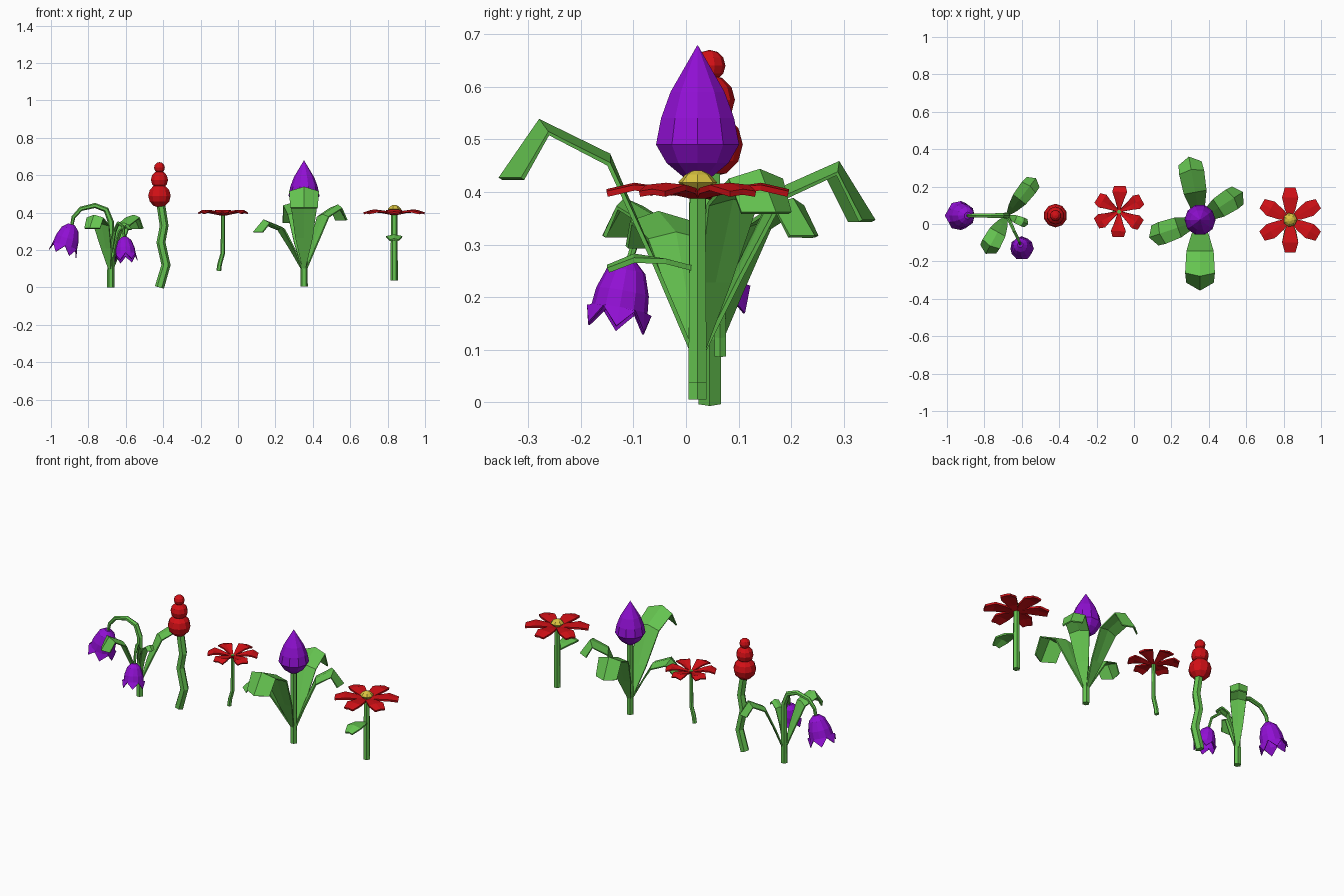
import bpy, bmesh, math
from mathutils import Vector, Matrix

if "Cube" in bpy.data.objects:
    bpy.data.objects.remove(bpy.data.objects["Cube"])

def material(name, rgb):
    m = bpy.data.materials.new(name)
    m.diffuse_color = (*rgb, 1)
    m.use_nodes = True
    m.node_tree.nodes["Principled BSDF"].inputs["Base Color"].default_value = m.diffuse_color
    return m

GREEN = material("green", (0.13, 0.55, 0.08))
RED = material("red", (0.65, 0.005, 0.008))
PURPLE = material("purple", (0.28, 0.005, 0.65))
YELLOW = material("yellow", (0.7, 0.55, 0.05))

def finish(name, bm, mat):
    bmesh.ops.recalc_face_normals(bm, faces=bm.faces)
    me = bpy.data.meshes.new(name)
    bm.to_mesh(me)
    bm.free()
    me.materials.append(mat)
    ob = bpy.data.objects.new(name, me)
    bpy.context.collection.objects.link(ob)
    return ob

def loft(bm, rings, closed=True, caps=(True, True)):
    vs = [[bm.verts.new(p) for p in r] for r in rings]
    n = len(rings[0])
    for a, b in zip(vs, vs[1:]):
        for i in range(n if closed else n - 1):
            j = (i + 1) % n
            bm.faces.new((a[i], a[j], b[j], b[i]))
    for ring, cap in ((vs[0], caps[0]), (vs[-1], caps[1])):
        if cap and closed:
            bm.faces.new(ring)

def stem(name, pts, r0, r1, sides=6):
    pts = [Vector(p) for p in pts]
    rings = []
    for i, p in enumerate(pts):
        t = (pts[min(i + 1, len(pts) - 1)] - pts[max(i - 1, 0)]).normalized()
        q = Vector((0, 0, 1)).rotation_difference(t)
        r = r0 + (r1 - r0) * i / (len(pts) - 1)
        rings.append([p + q @ Vector((r * math.cos(a), r * math.sin(a), 0))
                      for a in (math.tau * k / sides for k in range(sides))])
    bm = bmesh.new()
    loft(bm, rings)
    finish(name, bm, GREEN)

def strip(name, pos, angle, sections, mat, thick, spin=None):
    """Folded ribbon: sections are (radius, z, half width, fold r, fold z)."""
    bm = bmesh.new()
    for k in range(spin or 1):
        rot = Matrix.Rotation(math.radians(angle) + math.tau * k / (spin or 1), 3, 'Z')
        loft(bm, [[Vector(pos) + rot @ Vector(p) for p in
                   ((r + fr, w, z + fz), (r, 0, z), (r + fr, -w, z + fz))]
                  for r, z, w, fr, fz in sections], closed=False)
    ob = finish(name, bm, mat)
    mod = ob.modifiers.new("thickness", 'SOLIDIFY')
    mod.thickness = thick
    mod.offset = 0

def leaf(name, pos, angle, r, z0, zp, zt, w):
    h = zp - z0
    strip(name, pos, angle, [
        (0.012, z0, 0.008, 0, 0),
        (0.22 * r, z0 + 0.38 * h, 0.55 * w, 0, 0),
        (0.45 * r, z0 + 0.85 * h, 0.85 * w, 0, -0.2 * w),
        (0.80 * r, zp, 0.92 * w, -0.2 * w, -0.28 * w),
        (r, zt, 0.85 * w, -0.5 * w, 0)], GREEN, 0.008)

def revolve(name, profile, mat, sides, matrix, zigzag=0, caps=(True, True)):
    rings = []
    for i, (r, z) in enumerate(profile):
        last = i == len(profile) - 1
        rings.append([matrix @ Vector((r * math.cos(a), r * math.sin(a),
                                       z + (zigzag * (k % 2) if last else 0)))
                      for k, a in ((k, math.tau * k / sides) for k in range(sides))])
    bm = bmesh.new()
    loft(bm, rings, caps=caps)
    return finish(name, bm, mat)

def bell(name, top, end, scale):
    d = (Vector(end) - Vector(top)).normalized()
    m = Matrix.Translation(top) @ Vector((0, 0, -1)).rotation_difference(d).to_matrix().to_4x4()
    prof = [(0.018, 0), (0.045, -0.025), (0.062, -0.075), (0.066, -0.115), (0.076, -0.16)]
    ob = revolve(name, [(r * scale, z * scale) for r, z in prof], PURPLE, 12, m,
                 zigzag=0.042 * scale, caps=(True, False))
    ob.modifiers.new("thickness", 'SOLIDIFY').thickness = 0.004

# Drooping bell flower
c = (-0.68, 0.045, 0)
stem("bell_main_stem", [(-0.68, 0.045, 0), (-0.68, 0.045, 0.16), (-0.68, 0.045, 0.35),
                        (-0.705, 0.045, 0.415), (-0.765, 0.045, 0.438),
                        (-0.84, 0.045, 0.42), (-0.88, 0.045, 0.375), (-0.89, 0.045, 0.325)], 0.02, 0.009)
stem("bell_side_stem", [(-0.678, 0.04, 0.2), (-0.66, 0.005, 0.30), (-0.64, -0.04, 0.345),
                        (-0.615, -0.09, 0.325), (-0.607, -0.11, 0.26)], 0.011, 0.007)
bell("large_bell", (-0.89, 0.045, 0.337), (-0.935, 0.045, 0.19), 1.02)
bell("small_bell", (-0.608, -0.11, 0.27), (-0.598, -0.133, 0.14), 0.82)
leaf("bell_leaf_back", c, 52, 0.25, 0.1, 0.385, 0.315, 0.05)
leaf("bell_leaf_front", c, 241, 0.23, 0.1, 0.385, 0.315, 0.055)
leaf("bell_leaf_small", c, -22, 0.12, 0.15, 0.335, 0.31, 0.025)

# Stacked red ball flower
stem("ball_stem", [(-0.42, 0.045, 0), (-0.385, 0.045, 0.12), (-0.412, 0.045, 0.24),
                   (-0.395, 0.045, 0.33), (-0.415, 0.045, 0.46)], 0.025, 0.023)
for i, (z, r) in enumerate(((0.49, 0.063), (0.575, 0.048), (0.64, 0.03))):
    bm = bmesh.new()
    bmesh.ops.create_uvsphere(bm, u_segments=10, v_segments=6, radius=r,
                              matrix=Matrix.Translation((-0.42, 0.045, z)))
    finish(f"red_ball_{i + 1}", bm, RED)

# Small six-petal flower on a bent stem
stem("small_flower_stem", [(-0.103, 0.065, 0.088), (-0.098, 0.065, 0.125), (-0.082, 0.065, 0.18),
                           (-0.08, 0.065, 0.29), (-0.08, 0.065, 0.395)], 0.013, 0.011)
strip("small_flower_petals", (-0.08, 0.067, 0), 28, [
    (0.008, 0.387, 0.006, 0, 0), (0.07, 0.398, 0.026, 0, 0.008),
    (0.105, 0.41, 0.04, 0, 0), (0.135, 0.402, 0.03, 0, -0.006)], RED, 0.008, spin=6)

# Tulip with four big leaves
c = (0.353, 0.022, 0)
stem("tulip_stem", [(0.353, 0.022, 0.005), (0.353, 0.022, 0.44)], 0.02, 0.018)
revolve("tulip_bud", [(0.028, 0.428), (0.062, 0.455), (0.083, 0.49), (0.073, 0.54),
                      (0.054, 0.59), (0.001, 0.678)], PURPLE, 10, Matrix.Translation(c))
leaf("tulip_leaf_front", c, 270, 0.375, 0.1, 0.535, 0.425, 0.085)
leaf("tulip_leaf_back", c, 100, 0.34, 0.1, 0.455, 0.345, 0.072)
leaf("tulip_leaf_right", c, 33, 0.27, 0.1, 0.44, 0.36, 0.065)
leaf("tulip_leaf_left", c, 199, 0.285, 0.1, 0.36, 0.295, 0.065)

# Large six-petal flower with yellow centre
c = (0.835, 0.022, 0)
stem("daisy_stem", [(0.835, 0.022, 0.037), (0.835, 0.022, 0.40)], 0.02, 0.017)
strip("daisy_petals", c, 30, [
    (0.01, 0.392, 0.008, 0, 0), (0.055, 0.402, 0.028, 0, 0),
    (0.12, 0.412, 0.043, 0, -0.004), (0.172, 0.4, 0.028, 0, -0.004)], RED, 0.011, spin=6)
revolve("daisy_centre", [(0.02, 0.4), (0.038, 0.418), (0.024, 0.433), (0.008, 0.441)],
        YELLOW, 7, Matrix.Translation(c))
strip("daisy_leaf", c, 270, [
    (0.01, 0.255, 0.01, 0, 0), (0.06, 0.268, 0.032, 0, 0),
    (0.12, 0.278, 0.043, 0, -0.008), (0.17, 0.257, 0.022, 0, -0.006)], GREEN, 0.01)
